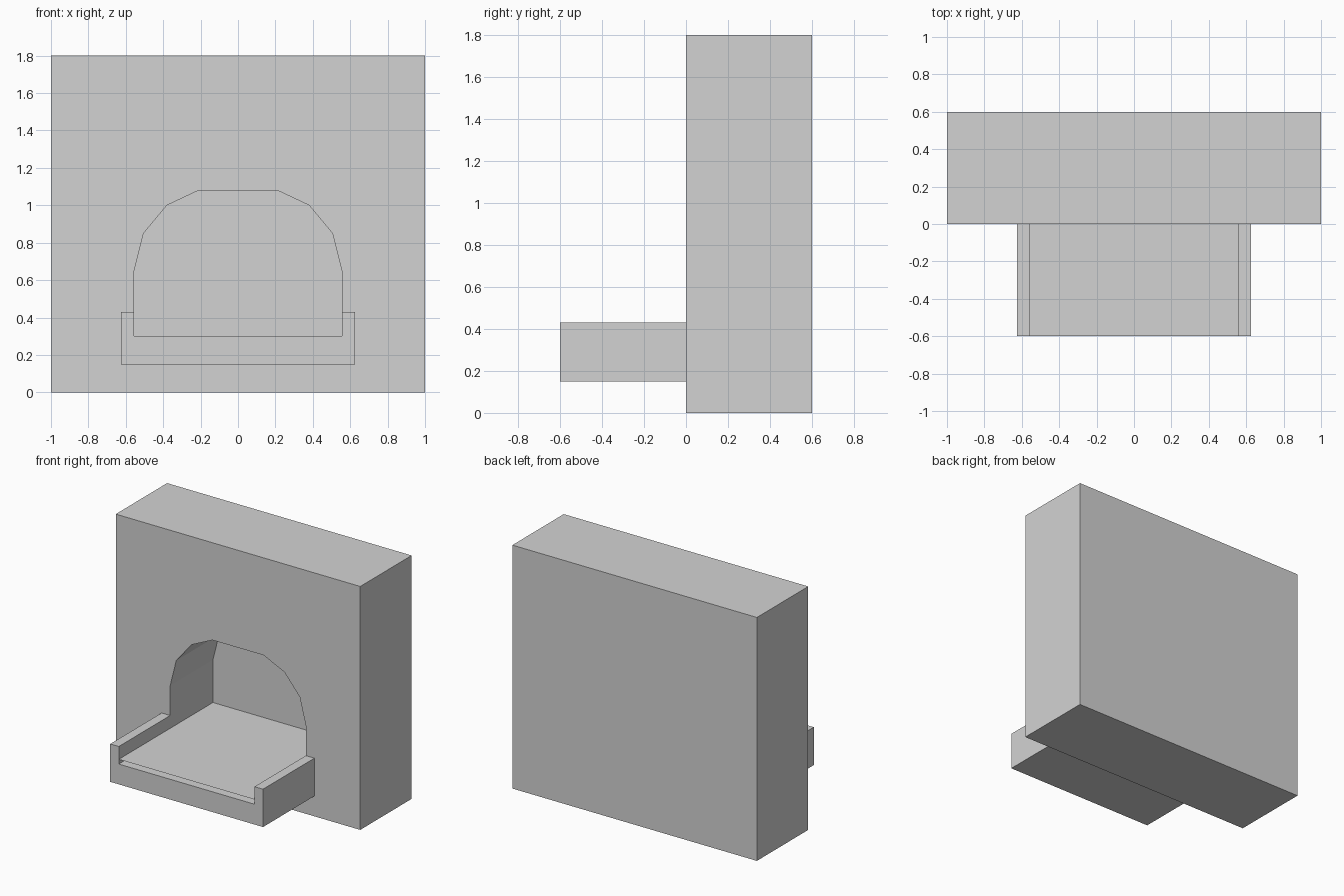
import bpy, bmesh

if "Cube" in bpy.data.objects:
    bpy.data.objects.remove(bpy.data.objects["Cube"])

# One plain grey for the whole model
stone = bpy.data.materials.new("grey_stone")
stone.diffuse_color = (0.65, 0.65, 0.65, 1)
stone.use_nodes = True
stone.node_tree.nodes["Principled BSDF"].inputs["Base Color"].default_value = stone.diffuse_color


def prism(name, profile, y0, y1):
    """Extrude an (x, z) outline from y0 to y1."""
    bm = bmesh.new()
    face = bm.faces.new([bm.verts.new((x, y0, z)) for x, z in profile])
    ext = bmesh.ops.extrude_face_region(bm, geom=[face])
    for v in ext["geom"]:
        if isinstance(v, bmesh.types.BMVert):
            v.co.y = y1
    bmesh.ops.recalc_face_normals(bm, faces=bm.faces)
    return finish(name, bm)


def finish(name, bm):
    mesh = bpy.data.meshes.new(name)
    bm.to_mesh(mesh)
    bm.free()
    mesh.materials.append(stone)
    obj = bpy.data.objects.new(name, mesh)
    bpy.context.collection.objects.link(obj)
    return obj


def mirrored(half):
    """Complete a right-hand outline with its mirror image."""
    return half + [(-x, z) for x, z in reversed(half)]


# Wall block
wall = prism("wall", mirrored([(1, 0), (1, 1.8)]), 0, 0.6)

# Arched niche cut 0.5 deep into the front
arch = mirrored([(0.555, 0.3), (0.555, 0.65), (0.505, 0.85), (0.38, 1.0), (0.21, 1.08)])
cutter = prism("niche_cutter", arch, -0.2, 0.5)
cutter.hide_render = True
cut = wall.modifiers.new("niche", "BOOLEAN")
cut.operation = "DIFFERENCE"
cut.solver = "EXACT"
cut.object = cutter
bpy.context.view_layer.objects.active = wall
wall.select_set(True)
bpy.ops.object.modifier_apply(modifier=cut.name)
bpy.data.objects.remove(cutter)

# Basin with raised side lips, open at the front
basin = mirrored([(0.625, 0.15), (0.625, 0.43), (0.555, 0.43), (0.555, 0.3)])
prism("basin", basin, -0.6, 0)

# Thin water sheet floating just above the basin floor, running into the niche
bm = bmesh.new()
bm.faces.new([bm.verts.new((x, y, 0.335)) for x, y in
              ((-0.555, -0.6), (0.555, -0.6), (0.555, 0.5), (-0.555, 0.5))])
finish("water_sheet", bm)
